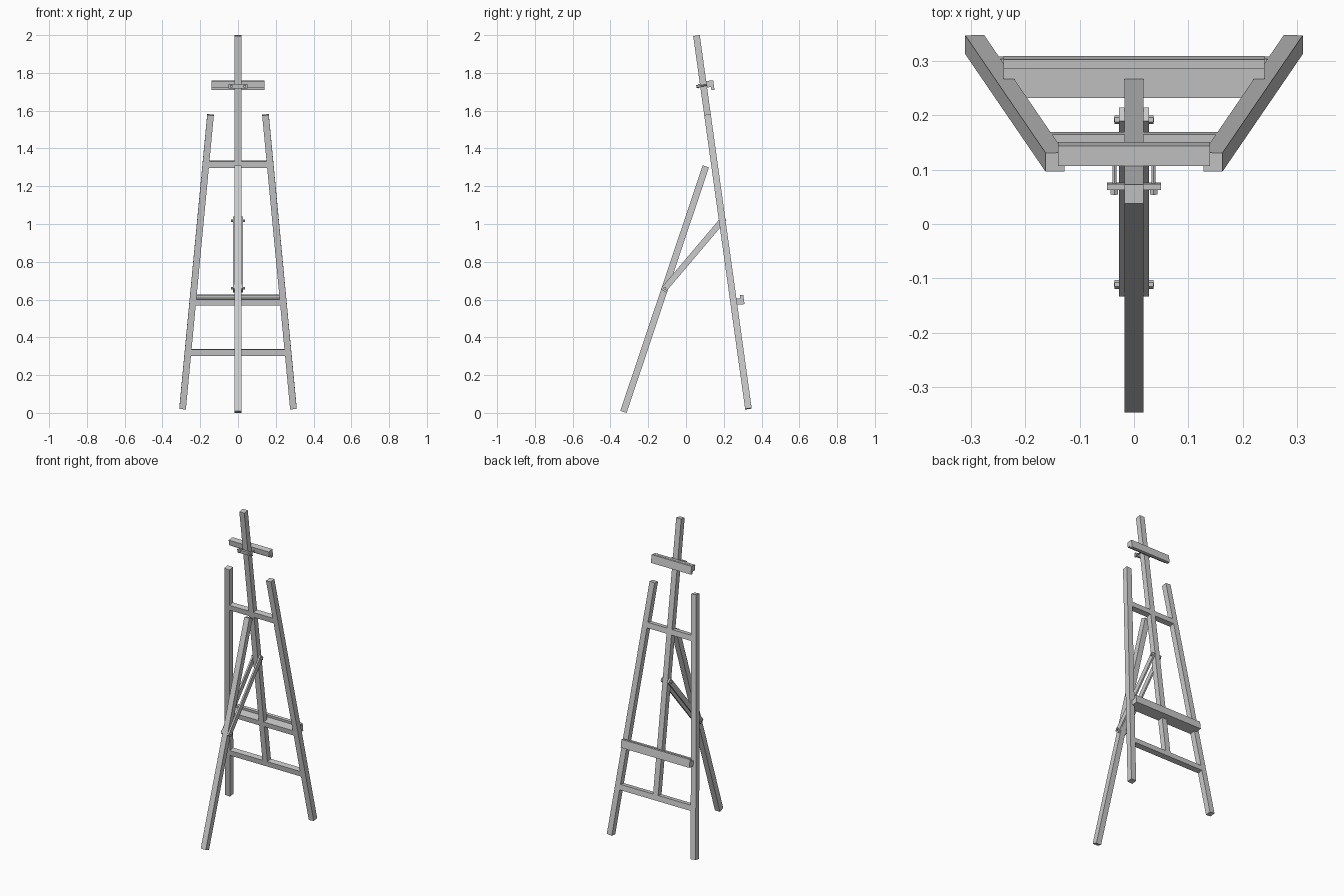
import bpy, math
from mathutils import Vector, Matrix

if "Cube" in bpy.data.objects:
    bpy.data.objects.remove(bpy.data.objects["Cube"])

W = 0.035                                   # timber width
TOP = Vector((0, 0.0555, 1.9976))           # mast top centre
K = 0.1392                                  # backward lean of the frame (dy/dz)
UP = Vector((0, -K, 1)).normalized()        # along the frame
OUT = Vector((0, 1, K)).normalized()        # out of the frame's display side
X = Vector((1, 0, 0))


def frame_pt(x, z, v=0.0):
    """Point on the leaning frame plane, pushed out by v."""
    return Vector((x, TOP.y + (TOP.z - z) * K, z)) + OUT * v


def box(name, centre, ax, ay, az, size):
    bpy.ops.mesh.primitive_cube_add(size=1)
    ob = bpy.context.object
    ob.name = name
    rot = Matrix((ax, ay, az)).transposed().to_4x4()
    ob.data.transform(Matrix.Translation(centre) @ rot @ Matrix.Diagonal((*size, 1)))
    return ob


def beam(name, a, b, w, d, normal):
    """Square-cut timber from a to b, depth d measured along normal."""
    az = (b - a).normalized()
    ax = normal.cross(az).normalized()
    return box(name, (a + b) / 2, ax, az.cross(ax), az, (w, d, (b - a).length))


def frame_box(name, half_x, z, height, v0, v1):
    c = frame_pt(0, z, (v0 + v1) / 2)
    return box(name, c, X, OUT, UP, (2 * half_x, v1 - v0, height))


def rod(name, a, b, r, sides):
    bpy.ops.mesh.primitive_cylinder_add(vertices=sides, radius=r, depth=(b - a).length)
    ob = bpy.context.object
    ob.name = name
    q = Vector((0, 0, 1)).rotation_difference((b - a).normalized())
    ob.data.transform(Matrix.Translation((a + b) / 2) @ q.to_matrix().to_4x4())
    if sides > 8:
        bpy.ops.object.shade_smooth_by_angle()
    return ob


# Main frame: mast, splayed legs, cross rails
beam("mast", frame_pt(0, 0.33), TOP, W, W, OUT)
for s, side in ((-1, "left"), (1, "right")):
    beam("frame_leg_" + side, frame_pt(s * 0.2935, 0.022), frame_pt(s * 0.1455, 1.578), W, W, OUT)
frame_box("lower_rail", 0.262, 0.32, 0.034, -W / 2, W / 2)
frame_box("upper_rail", 0.165, 1.317, 0.034, -W / 2, W / 2)

# Canvas shelf with raised lip
frame_box("shelf", 0.24, 0.586, 0.032, -W / 2, 0.04)
frame_box("shelf_lip", 0.24, 0.593, 0.05, 0.038, 0.056)

# Top canvas clamp: bar with drop lip, back plate and two bolts
frame_box("clamp_bar", 0.14, 1.737, 0.034, W / 2, 0.042)
frame_box("clamp_lip", 0.14, 1.728, 0.05, 0.038, 0.055)
frame_box("clamp_back_plate", 0.05, 1.733, 0.022, -0.028, -W / 2)
for s in (-1, 1):
    x = s * 0.036
    rod("clamp_bolt", frame_pt(x, 1.733, -0.034), frame_pt(x, 1.733, 0.03), 0.004, 12)
    rod("clamp_nut", frame_pt(x, 1.733, -0.038), frame_pt(x, 1.733, -0.028), 0.008, 6)

# Rear leg
foot, head = Vector((0, -0.331, 0.0056)), Vector((0, 0.105, 1.305))
rear_dir = (head - foot).normalized()
beam("rear_leg", foot, head, W, W, Vector((0, rear_dir.z, -rear_dir.y)))

# Brace struts pinned to mast and rear leg
p_mast = frame_pt(0, 1.018)
p_rear = foot + rear_dir * ((0.66 - foot.z) / rear_dir.z)
d = (p_mast - p_rear).normalized()
for s, side in ((-1, "left"), (1, "right")):
    off = X * s * 0.0225
    beam("brace_" + side, p_rear - d * 0.016 + off, p_mast + d * 0.016 + off,
         0.01, 0.032, Vector((0, d.z, -d.y)))
    for p in (p_mast, p_rear):
        rod("brace_nut", p + X * s * 0.027, p + X * s * 0.036, 0.008, 6)
for p in (p_mast, p_rear):
    rod("brace_bolt", p - X * 0.037, p + X * 0.037, 0.004, 12)
